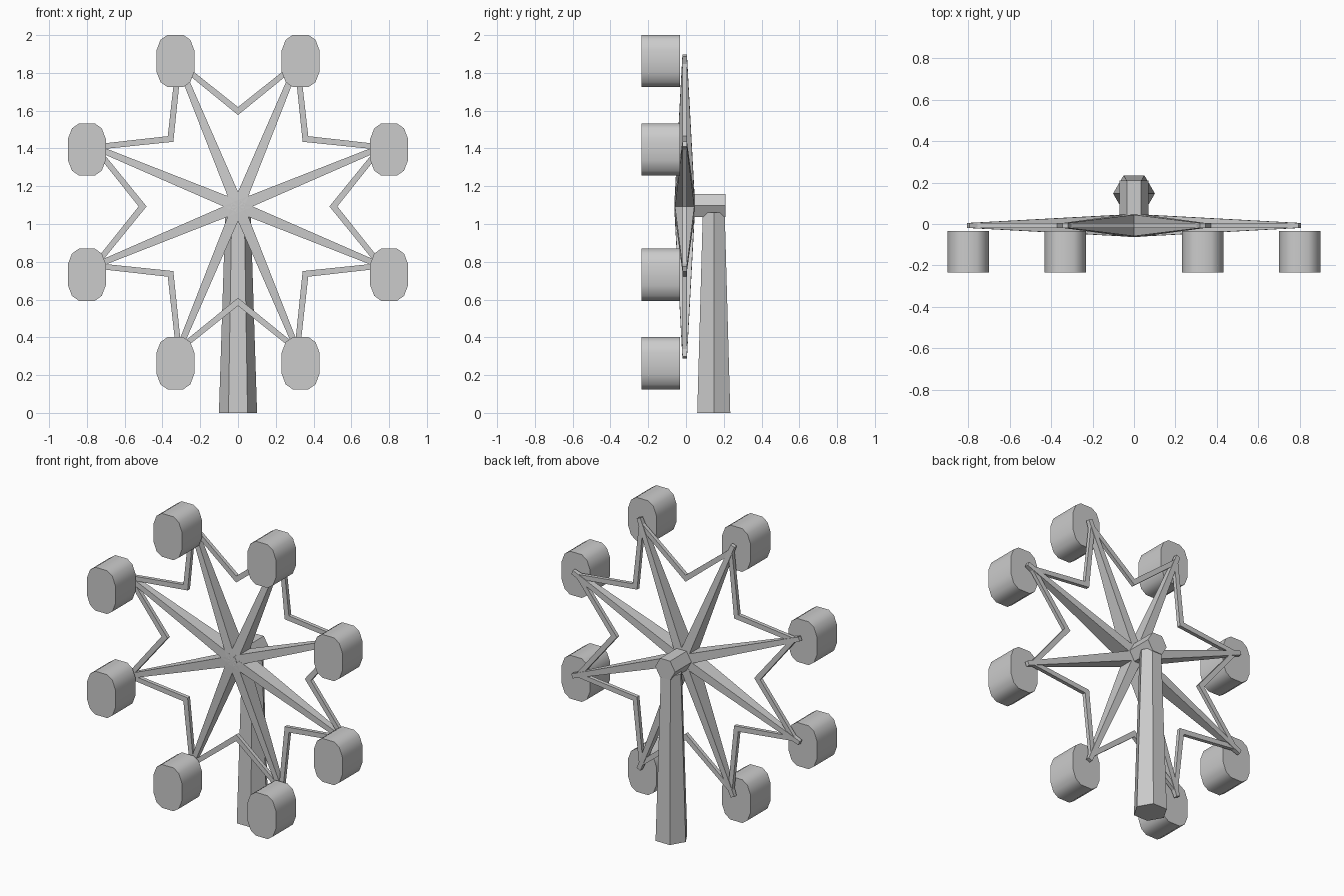
import bpy, bmesh
from math import sin, cos, pi
from mathutils import Vector

if "Cube" in bpy.data.objects:
    bpy.data.objects.remove(bpy.data.objects["Cube"])

HUB = Vector((0, -0.007, 1.093))


def loft(name, rings, smooth=False):
    """Capped solid through matching rings of points."""
    bm = bmesh.new()
    loops = [[bm.verts.new(p) for p in r] for r in rings]
    n = len(loops[0])
    for a, b in zip(loops, loops[1:]):
        for i in range(n):
            j = (i + 1) % n
            bm.faces.new((a[i], a[j], b[j], b[i]))
    bm.faces.new(loops[0])
    bm.faces.new(loops[-1])
    bmesh.ops.recalc_face_normals(bm, faces=bm.faces)
    me = bpy.data.meshes.new(name)
    bm.to_mesh(me)
    bm.free()
    ob = bpy.data.objects.new(name, me)
    bpy.context.collection.objects.link(ob)
    if smooth:
        bpy.context.view_layer.objects.active = ob
        ob.select_set(True)
        bpy.ops.object.shade_smooth_by_angle(angle=0.7)
        ob.select_set(False)
    return ob


def polar(r, a):
    return HUB + Vector((r * cos(a), 0, r * sin(a)))


def bar_ring(p, side, w, d):
    y = Vector((0, d, 0))
    s = side * w
    return [p - s - y, p + s - y, p + s + y, p - s + y]


def hexagon(r):
    return [(r * cos(i * pi / 3), r * sin(i * pi / 3)) for i in range(6)]


# tapered hexagonal post
loft("post", [[(x, y + 0.147, z) for x, y in hexagon(r)]
              for r, z in ((0.101, 0), (0.067, 1.06))])

# hexagonal axle
loft("axle", [[(x, y, z + 1.098) for x, z in hexagon(0.07)] for y in (0.0, 0.21)])

# spokes, tapering from hub to tip
for k in range(8):
    a = pi / 8 + k * pi / 4
    side = Vector((-sin(a), 0, cos(a)))
    loft(f"spoke_{k}", [bar_ring(HUB, side, 0.031, 0.055),
                        bar_ring(polar(0.866, a), side, 0.014, 0.012)])

# star-shaped rim: closed zigzag band with mitred corners
bm = bmesh.new()
rings = []
for k in range(16):
    a = k * pi / 8
    r, m = (0.82, 0.03) if k % 2 else (0.505, 0.021)
    rings.append([bm.verts.new(polar(r + s * m, a) + Vector((0, d * 0.012, 0)))
                  for s, d in ((-1, -1), (1, -1), (1, 1), (-1, 1))])
for k in range(16):
    p, q = rings[k], rings[(k + 1) % 16]
    for i in range(4):
        j = (i + 1) % 4
        bm.faces.new((p[i], p[j], q[j], q[i]))
bmesh.ops.recalc_face_normals(bm, faces=bm.faces)
rim = bpy.data.meshes.new("star_rim")
bm.to_mesh(rim)
bm.free()
bpy.context.collection.objects.link(bpy.data.objects.new("star_rim", rim))

# cabins: upright rounded drums in front of every spoke tip
quarter = [(0.1, 0.057), (0.079, 0.112), (0.042, 0.138)]
half = quarter + [(-x, z) for x, z in reversed(quarter)]
outline = half + [(-x, -z) for x, z in half]
for k in range(8):
    c = polar(0.866, pi / 8 + k * pi / 4)
    c.z -= 0.03
    loft(f"cabin_{k}", [[(c.x + x, y, c.z + z) for x, z in outline]
                        for y in (-0.235, -0.033)], smooth=True)
